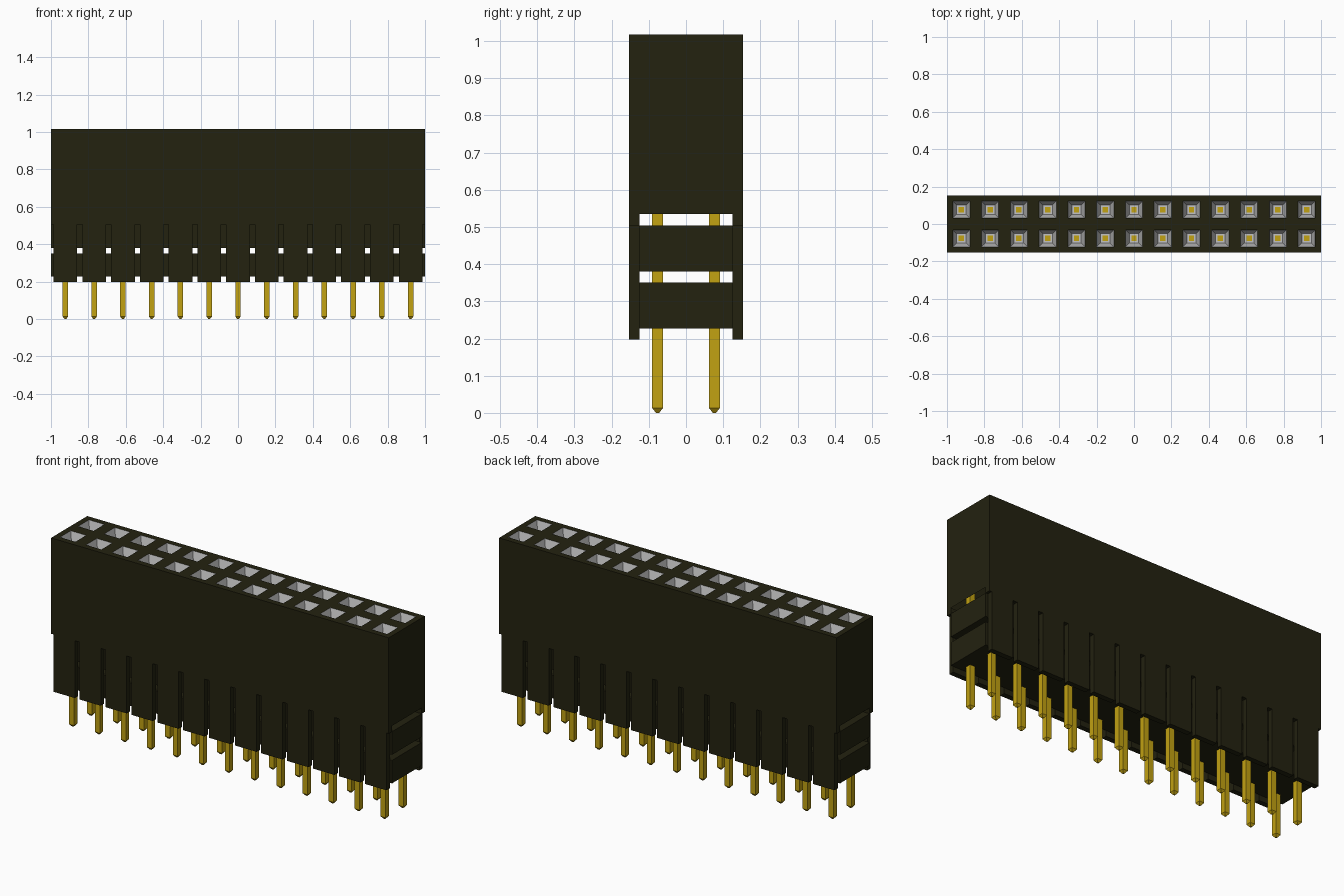
import bpy
import bmesh
from mathutils import Matrix, Vector

if "Cube" in bpy.data.objects:
    bpy.data.objects.remove(bpy.data.objects["Cube"])

COLUMNS = 13
PITCH = 2 / COLUMNS
WIDTH = 0.153          # half depth of the housing
INNER = 0.125          # half depth inside the side walls
TOP, SHOULDER, GROOVE_TOP, FOOT = 1.017, 0.535, 0.504, 0.197
GROOVE = 0.027
PIN = 0.0145           # half width of a pin
LEDGE_DROP = 0.07

column_x = [(i - (COLUMNS - 1) / 2) * PITCH for i in range(COLUMNS)]


def material(name, colour, metallic=0.0):
    mat = bpy.data.materials.new(name)
    mat.use_nodes = True
    mat.diffuse_color = (*colour, 1)
    shader = mat.node_tree.nodes["Principled BSDF"]
    shader.inputs["Base Color"].default_value = (*colour, 1)
    shader.inputs["Roughness"].default_value = 0.6
    return mat


BLACK = material("black_plastic", (0.017, 0.016, 0.005))
GOLD = material("gold_metal", (0.54, 0.36, 0.006))
SILVER = material("silver_contact", (0.55, 0.55, 0.55))


def finish(name, bm, *mats):
    mesh = bpy.data.meshes.new(name)
    bm.to_mesh(mesh)
    bm.free()
    for mat in mats:
        mesh.materials.append(mat)
    obj = bpy.data.objects.new(name, mesh)
    bpy.context.collection.objects.link(obj)
    return obj


def add_box(bm, low, high):
    low, high = Vector(low), Vector(high)
    place = Matrix.Translation((low + high) / 2) @ Matrix.Diagonal((*(high - low), 1))
    return bmesh.ops.create_cube(bm, size=1, matrix=place)["verts"]


# Upper housing: a gridded top, skirt and underside, with a funnel in each cell
bm = bmesh.new()
bmesh.ops.create_grid(bm, x_segments=COLUMNS, y_segments=2, size=1,
                      matrix=Matrix.Translation((0, 0, TOP)) @ Matrix.Diagonal((1, WIDTH, 1, 1)))
cells = bm.faces[:]
rim = [e for e in bm.edges if e.is_boundary]
skirt = bmesh.ops.extrude_edge_only(bm, edges=rim)["geom"]
for v in skirt:
    if isinstance(v, bmesh.types.BMVert):
        v.co.z = SHOULDER
bmesh.ops.edgeloop_fill(bm, edges=[e for e in skirt if isinstance(e, bmesh.types.BMEdge)
                                   and e.is_boundary and all(v.co.z == SHOULDER for v in e.verts)])
bmesh.ops.recalc_face_normals(bm, faces=bm.faces[:])


def inset(thickness, depth=0.0):
    return bmesh.ops.inset_individual(bm, faces=cells, thickness=thickness, depth=depth,
                                      use_even_offset=True)["faces"]


inset(0.031)
for face in cells:
    face.material_index = 1
for face in inset(0.021, -LEDGE_DROP) + inset(0.0105):
    face.material_index = 1
bmesh.ops.delete(bm, geom=cells, context='FACES')
finish("upper_housing", bm, BLACK, SILVER)

# Side walls: a continuous band with one tooth per column below it
for name, side in (("front_wall", -1), ("back_wall", 1)):
    y0, y1 = sorted((side * INNER, side * WIDTH))
    bm = bmesh.new()
    add_box(bm, (-1, y0, GROOVE_TOP), (1, y1, SHOULDER))
    for x in column_x:
        half = (PITCH - GROOVE) / 2
        add_box(bm, (x - half, y0, FOOT), (x + half, y1, GROOVE_TOP))
    finish(name, bm, BLACK)

# Two inner bars separated by open tunnels
for name, z0, z1 in (("lower_bar", 0.227, 0.35), ("upper_bar", 0.38, GROOVE_TOP)):
    bm = bmesh.new()
    add_box(bm, (-1, -INNER, z0), (1, INNER, z1))
    finish(name, bm, BLACK)

# Square pins with tapered tips
bm = bmesh.new()
tip = 0.013
for x in column_x:
    for y in (-WIDTH / 2, WIDTH / 2):
        add_box(bm, (x - PIN, y - PIN, tip), (x + PIN, y + PIN, TOP - LEDGE_DROP - 0.003))
bm.normal_update()
ends = [f for f in bm.faces if f.normal.z < -0.9]
for face in bmesh.ops.extrude_discrete_faces(bm, faces=ends)["faces"]:
    centre = face.calc_center_median()
    for v in face.verts:
        v.co = centre + (v.co - centre) * 0.3
        v.co.z = 0
finish("pins", bm, GOLD)
